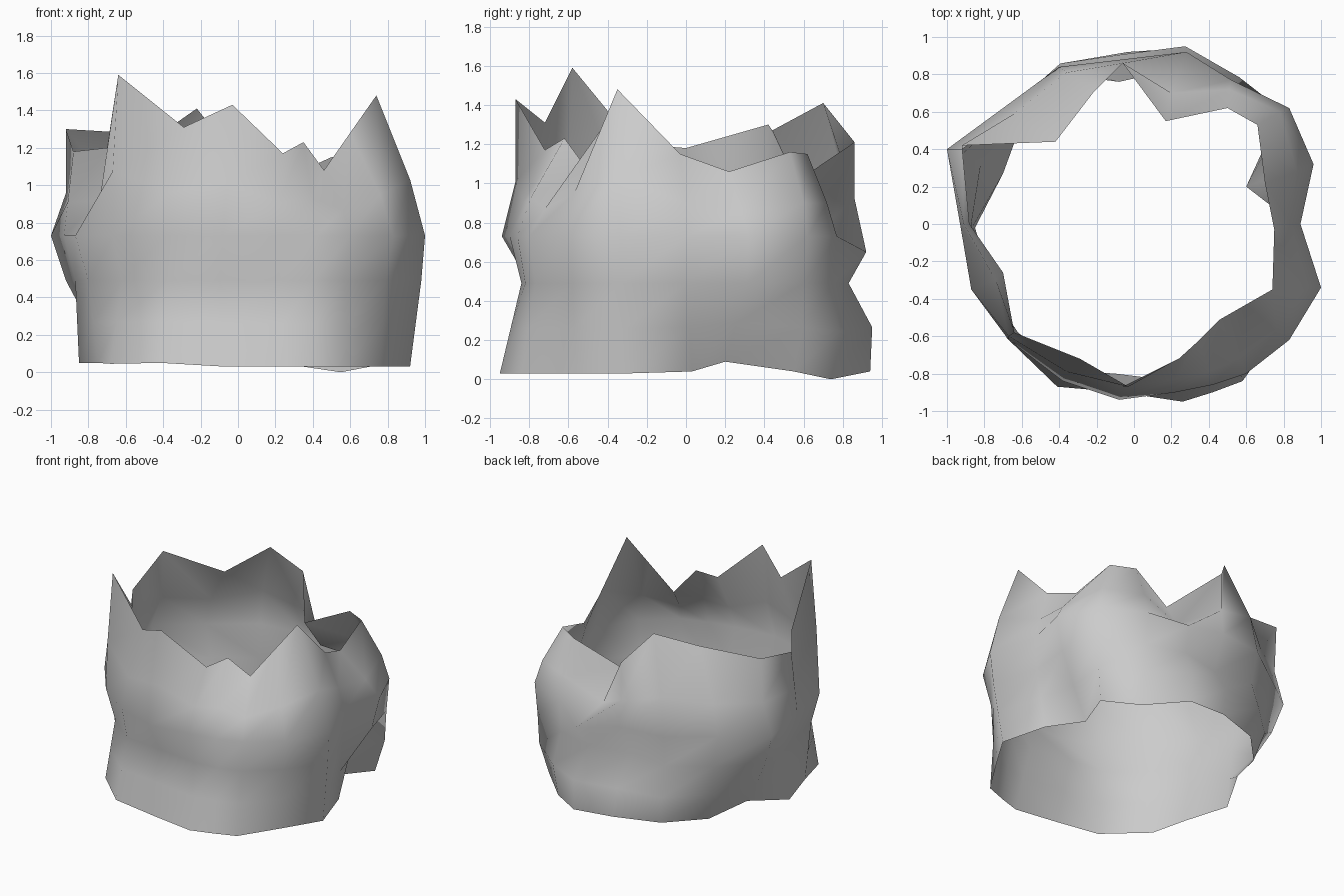
import bpy, bmesh
from mathutils import Vector

cube = bpy.data.objects.get("Cube")
if cube:
    bpy.data.objects.remove(cube, do_unlink=True)


def make_material(name, colour):
    material = bpy.data.materials.new(name)
    material.use_nodes = True
    material.diffuse_color = colour
    material.node_tree.nodes["Principled BSDF"].inputs["Base Color"].default_value = colour
    return material


def level_loop(height, outline):
    """Closed loop of points at one height."""
    return [Vector((x, y, height)) for x, y in outline]


# Jagged upper edge, counter-clockwise from the front corner at -x
rim = [Vector(p) for p in [
    (-.64, -.58, 1.59), (-.29, -.72, 1.31), (-.03, -.87, 1.43), (.24, -.72, 1.17),
    (.35, -.62, 1.23), (.46, -.51, 1.08), (.6, -.43, 1.28), (.74, -.35, 1.48),
    (.75, -.03, 1.15), (.7, .22, 1.06), (.66, .53, 1.16), (.5, .62, 1.15),
    (.17, .55, 1), (-.06, .86, 1.21), (-.22, .7, 1.41), (-.42, .44, 1.27),
    (-.92, .42, 1.3), (-.88, 0, 1.18), (-.7, -.26, 1.2)]]

# Loop where the band turns in towards the rim
shoulder = level_loop(.73, [
    (-.67, -.6), (-.36, -.79), (-.06, -.87), (.22, -.83),
    (.4, -.79), (.56, -.72), (.76, -.57), (.92, -.34),
    (.84, 0), (.87, .28), (.78, .6), (.51, .72),
    (.2, .7), (-.06, .86), (-.36, .81), (-.64, .59),
    (-.92, .4), (-.91, 0), (-.74, -.3)])
for point, top in zip(shoulder, rim):
    point.z += (top.z - point.z) * .4

# Widest loop
belly = level_loop(.73, [
    (-.67, -.62), (-.38, -.84), (-.08, -.94), (.22, -.9),
    (.42, -.86), (.6, -.8), (.83, -.62), (1, -.34),
    (.89, 0), (.96, .32), (.83, .62), (.52, .77),
    (.28, .92), (-.06, .88), (-.4, .84), (-.7, .62),
    (-1, .4), (-.93, 0), (-.87, -.35)])

# Deep crease at the back: a sunken shoulder above a low belly
back_crease = 12
shoulder[back_crease].z = .78
belly[back_crease].z = .65

# Pinched loop below the belly
waist = level_loop(.49, [
    (-.62, -.58), (-.38, -.78), (-.1, -.8), (.22, -.84),
    (.4, -.82), (.57, -.77), (.79, -.58), (.98, -.33),
    (.87, 0), (.9, .31), (.82, .6), (.52, .75),
    (.23, .83), (-.08, .76), (-.38, .8), (-.66, .62),
    (-.92, .37), (-.87, 0), (-.8, -.35)])

# Wavy lower edge
hem = [Vector(p) for p in [
    (-.68, -.61, .045), (-.41, -.87, .05), (-.07, -.9, .03), (.26, -.95, .03),
    (.42, -.9, .03), (.58, -.84, .03), (.76, -.56, .03), (.92, -.3, .03),
    (.82, .03, .04), (.6, .2, .09), (.76, .55, .04), (.55, .74, 0),
    (.28, .94, .04), (-.03, .92, .06), (-.36, .81, .06), (-.59, .57, .06),
    (-.7, .27, .11), (-.85, -.02, .05), (-.75, -.35, .05)]]

# Loop between hem and waist, bulging a little at the back
ankle = []
for low, high in zip(hem, waist):
    point = low.lerp(high, .5)
    if point.y > 0:
        bulge = 1 + .08 * point.y ** 2 / point.xy.length_squared
        point.xy = point.xy * bulge
    ankle.append(point)

# Skin the loops into one open, crumpled band
bm = bmesh.new()
rows = [[bm.verts.new(p) for p in loop]
        for loop in (hem, ankle, waist, belly, shoulder, rim)]
count = len(rim)
for lower, upper in zip(rows, rows[1:]):
    for i in range(count):
        j = (i + 1) % count
        bm.faces.new((lower[i], lower[j], upper[j], upper[i]))
for face in bm.faces:
    face.smooth = True

mesh = bpy.data.meshes.new("crumpled_band")
bm.to_mesh(mesh)
bm.free()
mesh.materials.append(make_material("plain grey", (.6, .6, .6, 1)))
band = bpy.data.objects.new("crumpled_band", mesh)
bpy.context.collection.objects.link(band)
